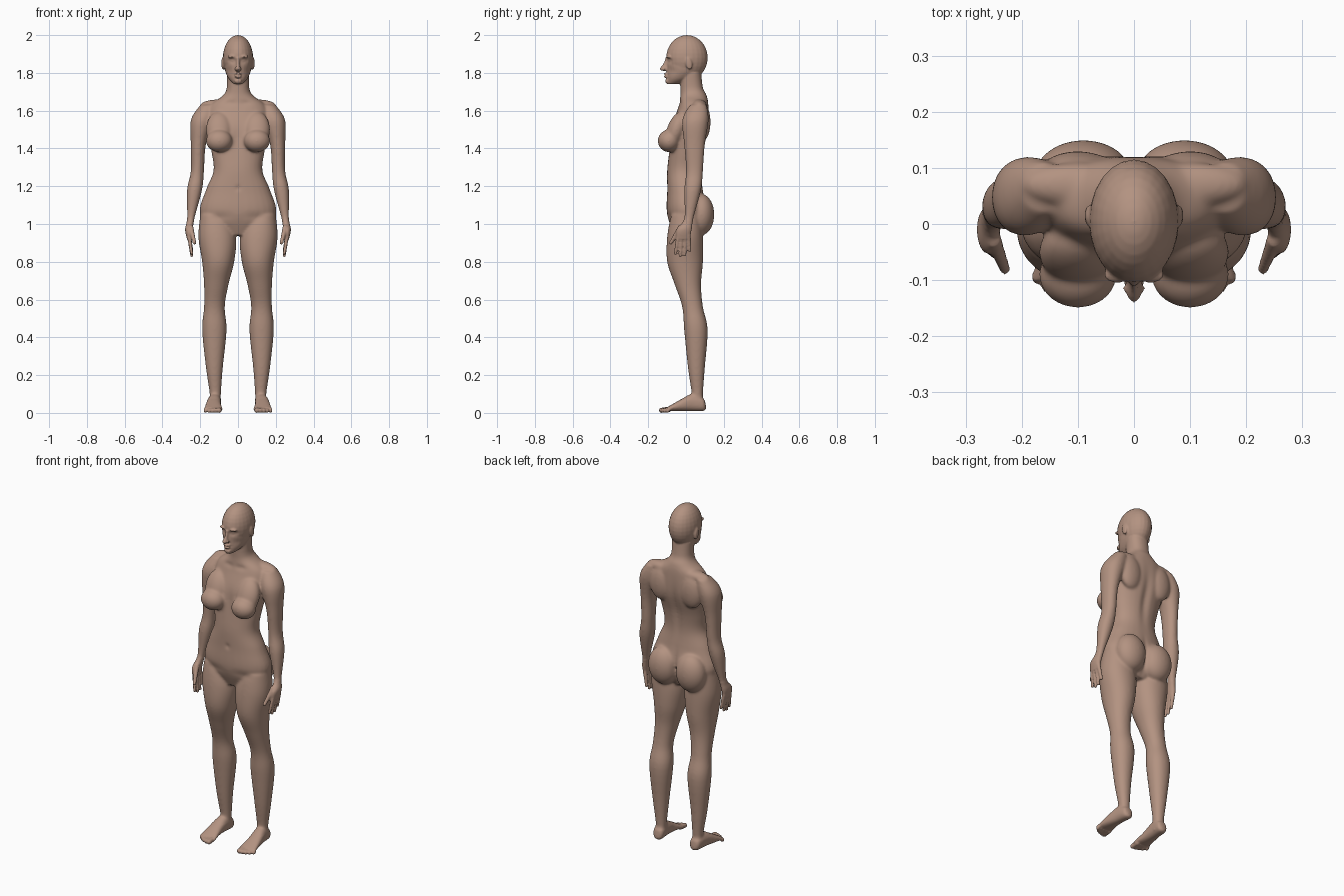
import bpy, bmesh, math
from mathutils import Vector, Matrix

old = bpy.data.objects.get("Cube")
if old:
    bpy.data.objects.remove(old)

skin = bpy.data.materials.new("skin")
skin.use_nodes = True
skin.diffuse_color = (0.45, 0.29, 0.22, 1)
skin.node_tree.nodes["Principled BSDF"].inputs["Base Color"].default_value = skin.diffuse_color

bm = bmesh.new()
SIDES = (1, -1)
STEPS = 5
RING = 28


def spline(a, b, c, d, t):
    """Catmull-Rom blend of four rows of numbers."""
    return [q + 0.5 * t * (r - p + t * (2 * p - 5 * q + 4 * r - s + t * (3 * (q - r) + s - p)))
            for p, q, r, s in zip(a, b, c, d)]


def loft(landmarks, axis="z", side=1, power=0.95):
    """Skin oval rings; a landmark is (position, x min, x max, other min, other max)."""
    rows = list(landmarks.values())
    padded = [rows[0], *rows, rows[-1]]
    full = [spline(*quad, k / STEPS)
            for quad in zip(padded, padded[1:], padded[2:], padded[3:])
            for k in range(STEPS)] + [rows[-1]]
    rings = []
    for position, x_min, x_max, low, high in full:
        ring = []
        for k in range(RING):
            angle = math.tau * k / RING
            c, s = (math.copysign(abs(v) ** power, v) for v in (math.cos(angle), math.sin(angle)))
            x = side * ((x_min + x_max) + c * (x_max - x_min)) / 2
            other = ((low + high) + s * (high - low)) / 2
            ring.append(bm.verts.new((x, other, position) if axis == "z" else (x, position, other)))
        rings.append(ring)
    faces = [bm.faces.new(rings[0]), bm.faces.new(rings[-1][::-1])]
    for lower, upper in zip(rings, rings[1:]):
        for k in range(RING):
            faces.append(bm.faces.new((lower[k - 1], upper[k - 1], upper[k], lower[k])))
    bmesh.ops.recalc_face_normals(bm, faces=faces)


def centred(landmarks):
    """Expand (height, half width, front, back) into full landmarks."""
    return {name: (z, -half, half, front, back) for name, (z, half, front, back) in landmarks.items()}


def blob(center, radii, tilt=0.0):
    """Ellipsoid, mirrored to both sides unless it sits on the centre line."""
    x, y, z = center
    for side in SIDES if x else SIDES[:1]:
        place = (Matrix.Translation((side * x, y, z))
                 @ Matrix.Rotation(tilt, 4, "X") @ Matrix.Diagonal((*radii, 1)))
        bmesh.ops.create_uvsphere(bm, u_segments=24, v_segments=16, radius=1, matrix=place)


def digit(start, end, thick, thin, side):
    """Tapered finger or toe made of overlapping balls."""
    count = 9
    for k in range(count):
        t = k / (count - 1)
        p = Vector(start).lerp(Vector(end), t)
        p.x *= side
        bmesh.ops.create_uvsphere(bm, u_segments=12, v_segments=8, radius=thick + (thin - thick) * t,
                                  matrix=Matrix.Translation(p))


# Torso and neck
loft(centred({
    "crotch": (.94, .08, -.06, .06),
    "hips": (1.05, .2, -.1, .11),
    "belly": (1.18, .17, -.1, .09),
    "waist": (1.28, .13, -.1, .08),
    "ribs": (1.38, .14, -.09, .09),
    "chest": (1.5, .16, -.08, .12),
    "shoulders": (1.62, .15, -.04, .12),
    "collar": (1.68, .08, -.03, .11),
    "nape": (1.72, .06, -.03, .09),
    "throat": (1.8, .06, -.03, .08),
}), power=0.9)
breast, upper_breast, buttock = (.1, -.09, 1.44), (.1, -.05, 1.5), (.09, .08, 1.05)
blob(breast, (.07, .06, .06))
blob(upper_breast, (.07, .05, .1), -.35)
blob(buttock, (.09, .07, .11))
shoulder_blade, trapezius = (.1, .09, 1.54), (.1, .07, 1.63)
blob(shoulder_blade, (.07, .04, .1))
blob(trapezius, (.1, .04, .03))

# Skull and lower face
blob((0, .005, 1.88), (.08, .11, .12))
loft(centred({
    "chin": (1.74, .02, -.1, -.04),
    "jaw": (1.77, .05, -.1, .03),
    "cheek": (1.82, .07, -.1, .09),
    "brow": (1.88, .07, -.1, .1),
    "forehead": (1.93, .06, -.09, .09),
}))

# Nose, nostrils, lips, chin, brows and ears
loft(centred({
    "base": (1.81, .01, -.12, -.09),
    "tip": (1.82, .014, -.14, -.09),
    "bridge": (1.85, .008, -.12, -.09),
    "root": (1.88, .01, -.11, -.09),
}))
blob((.01, -.115, 1.82), (.01, .01, .008))
for lip in (1.78, 1.795):
    blob((0, -.106, lip), (.02, .012, .006))
blob((0, -.1, 1.757), (.02, .01, .013))
blob((.03, -.09, 1.886), (.025, .016, .008))
blob((.08, .015, 1.85), (.008, .018, .034), .2)

arm = {
    "top": (1.63, .12, .2, .02, .11),
    "deltoid": (1.55, .13, .25, -.02, .12),
    "biceps": (1.42, .17, .25, -.01, .1),
    "elbow": (1.28, .18, .25, 0, .09),
    "forearm": (1.18, .19, .27, -.01, .08),
    "wrist": (1.03, .23, .27, -.01, .04),
    "palm": (.97, .24, .28, -.05, .03),
    "knuckles": (.92, .25, .27, -.05, .02),
}
leg = {
    "hip": (1.05, .05, .2, -.08, .08),
    "upper thigh": (.93, .01, .21, -.1, .09),
    "thigh": (.8, .02, .19, -.1, .09),
    "lower thigh": (.68, .05, .18, -.06, .08),
    "knee": (.56, .07, .18, -.02, .09),
    "calf": (.44, .06, .19, -.01, .115),
    "shin": (.24, .08, .17, .01, .1),
    "ankle": (.1, .09, .15, .03, .09),
    "sole": (.03, .09, .15, .03, .09),
}
foot = {
    "back": (.105, .11, .13, .02, .04),
    "heel": (.09, .09, .15, .01, .08),
    "instep": (.03, .09, .16, .01, .1),
    "arch": (-.03, .09, .17, .01, .07),
    "ball": (-.1, .08, .18, .01, .03),
}
for side in SIDES:
    loft(arm, side=side)
    loft(leg, side=side)
    loft(foot, axis="y", side=side, power=0.85)
    # Fingers from index to little, then the thumb
    for k, low in enumerate((.845, .833, .838, .86)):
        knuckle = -.04 + .018 * k
        digit((.26, knuckle, .94), (.245, 1.4 * knuckle, low), .012, .009, side)
    digit((.25, -.03, .98), (.23, -.08, .9), .015, .01, side)
    # Toes from big to little
    for k in range(5):
        x, r = .1 + .018 * k, .014 - .001 * k
        digit((x, -.09, .018), (x, -.13 + .002 * k * k, r), r, r, side)

# Fuse everything into one continuous skin
shell = bpy.data.meshes.new("shell")
bm.to_mesh(shell)
bm.free()
body = bpy.data.objects.new("body", shell)
bpy.context.scene.collection.objects.link(body)
fuse = body.modifiers.new("fuse", "REMESH")
fuse.mode = "VOXEL"
fuse.voxel_size = 0.005
graph = bpy.context.evaluated_depsgraph_get()
fused = bpy.data.meshes.new_from_object(body.evaluated_get(graph))
body.modifiers.clear()
body.data = fused
bpy.data.meshes.remove(shell)
fused.materials.clear()
fused.materials.append(skin)
fused.polygons.foreach_set("use_smooth", [True] * len(fused.polygons))

# Pressed-in details: facing, x, height, half width, half height, depth
FRONT, BACK = -1, 1
dents = {
    "eye socket": (FRONT, .03, 1.865, .02, .012, .012),
    "eyelid": (FRONT, .03, 1.865, .01, .006, -.007),
    "mouth": (FRONT, 0, 1.788, .02, .003, .006),
    "cheek": (FRONT, .05, 1.81, .02, .02, .006),
    "collar hollow": (FRONT, .04, 1.64, .03, .01, .007),
    "breastbone": (FRONT, 0, 1.46, .02, .06, .008),
    "navel": (FRONT, 0, 1.19, .01, .01, .009),
    "groin": (FRONT, .09, 1.04, .05, .02, .005),
    "spine": (BACK, 0, 1.42, .02, .13, .012),
    "cleft": (BACK, 0, 1.06, .01, .08, .02),
}
normals = [v.normal.y for v in fused.vertices]
soft = body.vertex_groups.new(name="soft")
for v, normal in zip(fused.vertices, normals):
    x, y, z = abs(v.co.x), v.co.y, v.co.z
    for facing, cx, cz, wide, tall, depth in dents.values():
        distance = ((x - cx) / wide) ** 2 + ((z - cz) / tall) ** 2
        if distance < 6 and normal * facing > 0:
            v.co.y -= facing * depth * math.exp(-distance)
    # Keep the face, hands and feet crisp while the trunk and limbs soften
    crisp = z > 1.73 or z < .07 or (x > .22 and z < 1.02)
    soft.add([v.index], .1 if crisp else 1, "REPLACE")
smooth = body.modifiers.new("soften", "SMOOTH")
smooth.factor = 0.5
smooth.iterations = 30
smooth.vertex_group = soft.name
